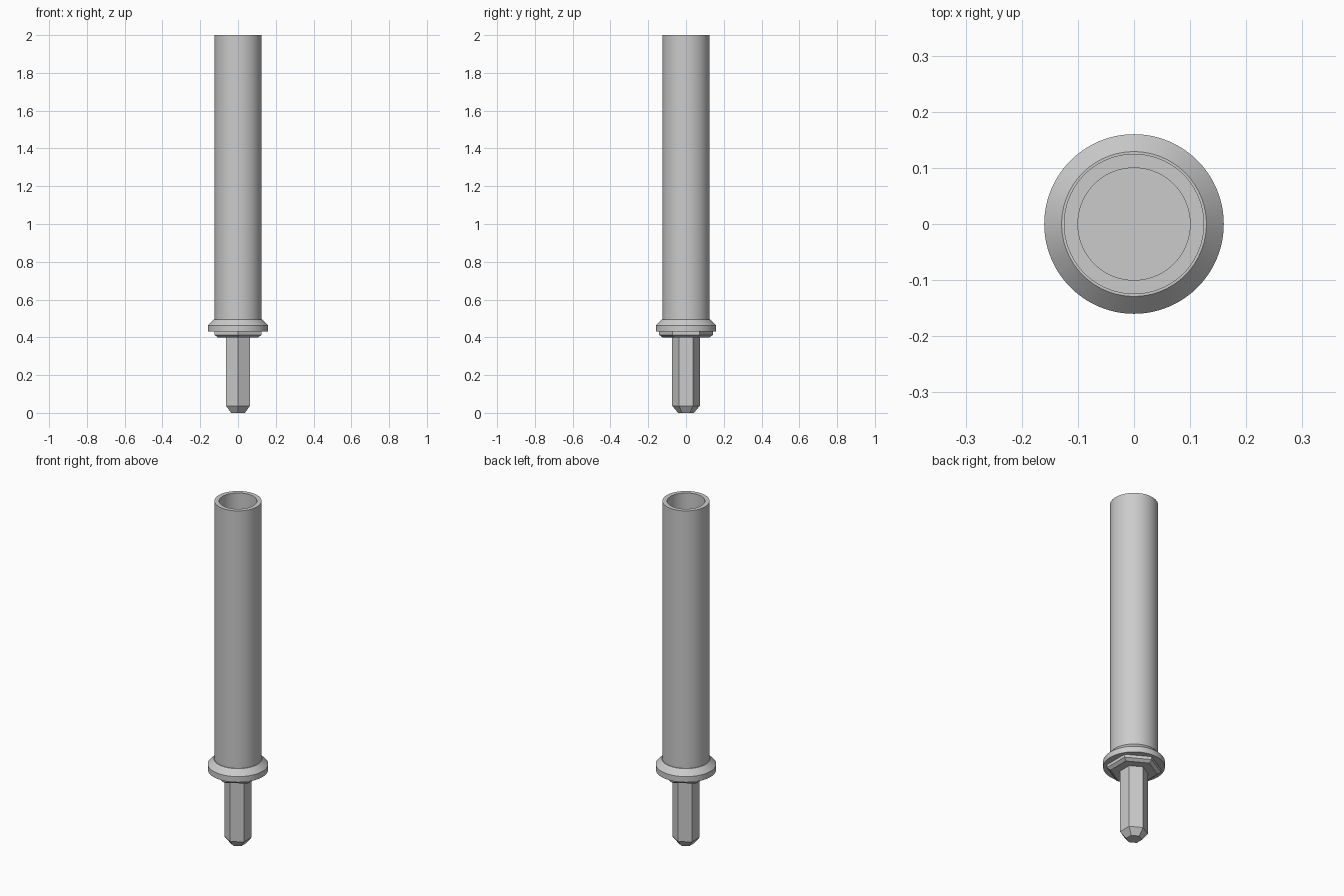
import bpy, bmesh, math

cube = bpy.data.objects.get("Cube")
if cube:
    bpy.data.objects.remove(cube, do_unlink=True)

steel = bpy.data.materials.new("steel_grey")
steel.use_nodes = True
colour = (0.6, 0.6, 0.6, 1)
steel.diffuse_color = colour
steel.node_tree.nodes["Principled BSDF"].inputs["Base Color"].default_value = colour


def lathe(name, profile, sides, smooth=False):
    """Stack rings of (radius, z) from start to end and cap both ends."""
    bm = bmesh.new()
    rings = []
    for r, z in profile:
        ring = []
        for i in range(sides):
            a = math.pi / 2 + math.tau * i / sides  # corners on the y axis
            ring.append(bm.verts.new((r * math.cos(a), r * math.sin(a), z)))
        rings.append(ring)
    for low, high in zip(rings, rings[1:]):
        for i in range(sides):
            j = (i + 1) % sides
            bm.faces.new((low[i], low[j], high[j], high[i]))
    bm.faces.new(rings[0][::-1])
    bm.faces.new(rings[-1])
    bmesh.ops.recalc_face_normals(bm, faces=bm.faces)
    mesh = bpy.data.meshes.new(name)
    bm.to_mesh(mesh)
    bm.free()
    mesh.materials.append(steel)
    obj = bpy.data.objects.new(name, mesh)
    bpy.context.collection.objects.link(obj)
    if smooth:
        bpy.ops.object.select_all(action="DESELECT")
        obj.select_set(True)
        bpy.context.view_layer.objects.active = obj
        bpy.ops.object.shade_smooth_by_angle(angle=math.radians(30))
    return obj


# Hollow tube with a flat-bottomed bore
lathe("tube", [(0.125, 0.47), (0.125, 2), (0.1, 2), (0.1, 0.5)], 96, True)

# Round flange with a sloped shoulder
lathe("flange", [(0.16, 0.43), (0.16, 0.463), (0.129, 0.495)], 96, True)

# Chamfered hexagonal collar under the flange
lathe("hex_collar", [(0.124, 0.4), (0.143, 0.413), (0.143, 0.432)], 6)

# Hexagonal shank with a tapered tip
lathe("hex_shank", [(0.042, 0), (0.073, 0.037), (0.073, 0.402)], 6)
